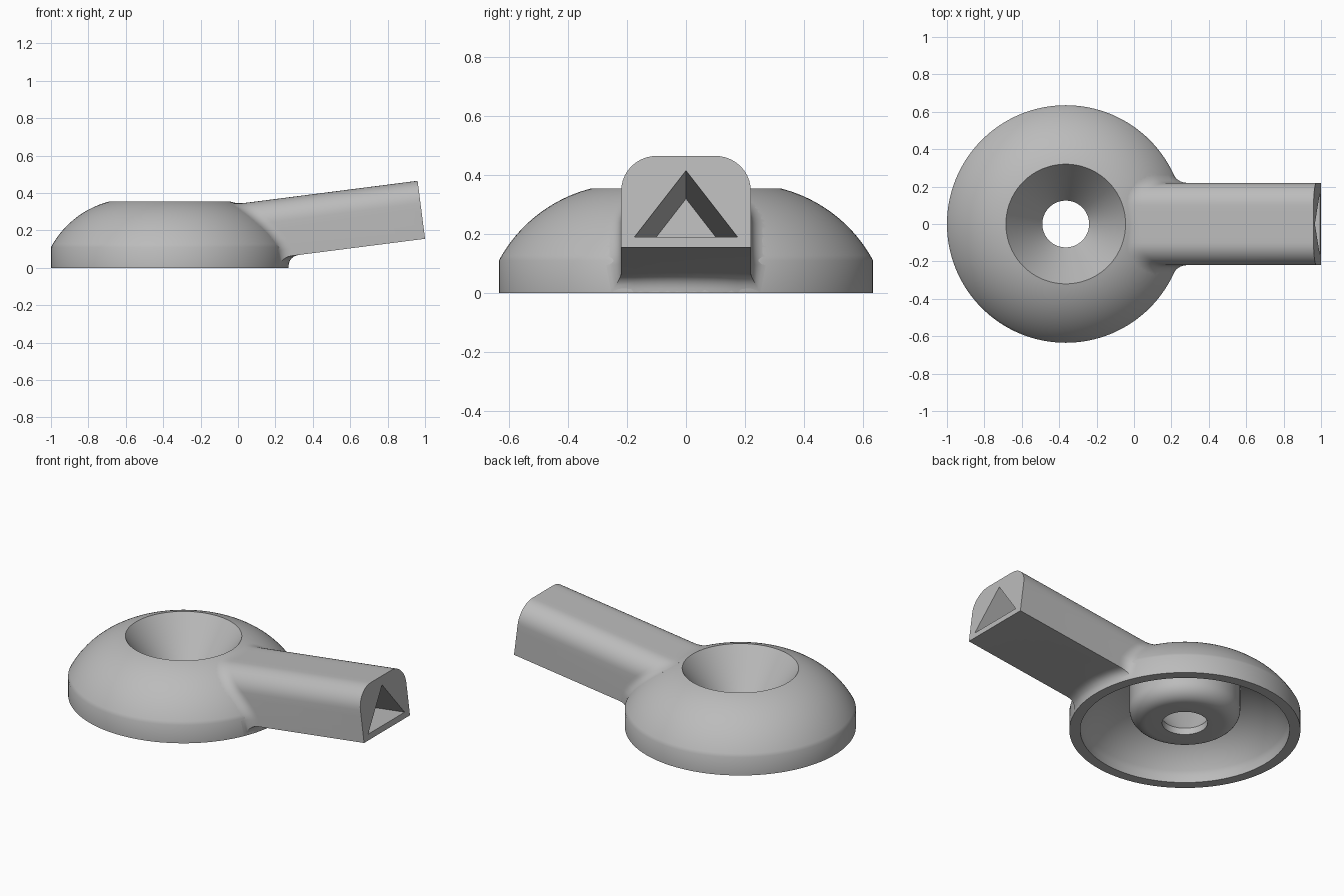
import bpy, bmesh, math
from mathutils import Vector

cube = bpy.data.objects.get("Cube")
if cube:
    bpy.data.objects.remove(cube)

grey = bpy.data.materials.new("plain grey")
grey.use_nodes = True
grey.diffuse_color = (0.5, 0.5, 0.5, 1)
grey.node_tree.nodes["Principled BSDF"].inputs["Base Color"].default_value = (0.5, 0.5, 0.5, 1)

CENTRE = Vector((-0.365, 0, 0))
FILLET = 0.06


def finish(bm, name):
    bmesh.ops.recalc_face_normals(bm, faces=bm.faces)
    mesh = bpy.data.meshes.new(name)
    bm.to_mesh(mesh)
    bm.free()
    mesh.materials.append(grey)
    obj = bpy.data.objects.new(name, mesh)
    bpy.context.collection.objects.link(obj)
    bpy.ops.object.select_all(action='DESELECT')
    obj.select_set(True)
    bpy.context.view_layer.objects.active = obj
    bpy.ops.object.shade_smooth_by_angle(angle=math.radians(32))
    return obj


def bulge(a, b, sagitta, steps):
    """Circular arc from a to b, swelling to the right of a->b."""
    a, b = Vector(a), Vector(b)
    half = (b - a).length / 2
    radius = (half ** 2 + sagitta ** 2) / (2 * sagitta)
    along = (b - a).normalized()
    out = Vector((along.y, -along.x))
    mid = (a + b) / 2 - out * (radius - sagitta)
    sweep = math.asin(half / radius)
    angles = [sweep * (2 * i / steps - 1) for i in range(steps + 1)]
    return [mid + radius * (out * math.cos(t) + along * math.sin(t)) for t in angles]


def bridge(bm, r1, r2):
    n = len(r1)
    for i in range(n):
        j = (i + 1) % n
        bm.faces.new((r1[i], r1[j], r2[j], r2[i]))


# Domed cup: outer shell, countersink, hole, rounded boss and hollow underside
outer = [Vector((0.635, 0))] + bulge((0.635, 0.11), (0.32, 0.355), 0.042, 20)
boss = [Vector((0.215 + 0.09 * math.sin(t), 0.135 - 0.09 * math.cos(t)))
        for t in [math.pi / 2 * i / 10 for i in range(11)]]
inner = bulge((0.575, 0.045), (0.305, 0.275), 0.04, 14)[::-1]
profile = outer + [Vector((0.125, 0.085)), Vector((0.125, 0.045))] + boss + inner + [Vector((0.575, 0))]

bm = bmesh.new()
SEGMENTS = 128
rings = []
for s in range(SEGMENTS):
    a = 2 * math.pi * s / SEGMENTS
    rings.append([bm.verts.new(CENTRE + Vector((p.x * math.cos(a), p.x * math.sin(a), p.y)))
                  for p in profile])
for s in range(SEGMENTS):
    bridge(bm, rings[s], rings[(s + 1) % SEGMENTS])
finish(bm, "domed_cup")


# Helpers that relate arm points to the dome surface
def to_dome(p):
    """Nearest point of the outer dome."""
    d = p - CENTRE
    flat = Vector((d.x, d.y))
    q = Vector((flat.length, d.z))
    best = None
    for a, b in zip(outer, outer[1:]):
        t = max(0, min(1, (q - a).dot(b - a) / (b - a).length_squared))
        c = a.lerp(b, t)
        if best is None or (c - q).length < (best - q).length:
            best = c
    flat = flat.normalized() * best.x
    return CENTRE + Vector((flat.x, flat.y, best.y))


def inside(p):
    d = p - CENTRE
    r = math.hypot(d.x, d.y)
    for a, b in zip(outer, outer[1:]):
        if a.y <= d.z <= b.y:
            return r < a.lerp(b, (d.z - a.y) / (b.y - a.y)).x
    return False


# Arm cross-section as (offset, height, normal): flat base, rounded upper corners
W, H, R = 0.22, 0.3125, 0.12
tilt = math.radians(7.3)
axis = Vector((math.cos(tilt), 0, math.sin(tilt)))
up = Vector((-math.sin(tilt), 0, math.cos(tilt)))
side = Vector((0, 1, 0))
tip = Vector((1, 0, 0.155))

right_half = [(W * i / 5, 0, 0, -1) for i in range(5)] + [(W, 0, 0.7, -1)]
right_half += [(W, (H - R) * i / 5, 1, 0) for i in range(1, 5)]
for i in range(11):
    t = math.pi / 2 * i / 10
    c, s = math.cos(t), math.sin(t)
    right_half.append((W - R + R * c, H - R + R * s, c, s))
right_half += [((W - R) * (1 - i / 3), H, 0, 1) for i in range(1, 4)]
section = right_half + [(-y, h, -ny, nh) for y, h, ny, nh in right_half[-2:0:-1]]

# Each section point runs along the arm, then sweeps onto the dome
bm = bmesh.new()
STEPS = 8
columns = []
for y, h, ny, nh in section:
    base = tip + side * y + up * h
    normal = side * ny + up * nh
    t = 0.4
    while t < 1.2 and not inside(base - axis * t):
        t += 0.002
    hit = base - axis * t
    start = to_dome(hit + normal * FILLET)
    end = hit + axis * FILLET
    root = CENTRE + (start - CENTRE) * 0.97
    path = [root]
    for i in range(STEPS + 1):
        k = i / STEPS
        path.append(start.lerp(hit, k).lerp(hit.lerp(end, k), k))
    columns.append([bm.verts.new(p) for p in path + [base]])
for i, col in enumerate(columns):
    nxt = columns[(i + 1) % len(columns)]
    for j in range(len(col) - 1):
        bm.faces.new((col[j], nxt[j], nxt[j + 1], col[j + 1]))

# Triangular socket sunk into the end of the arm
triangle = [(-0.175, 0.035), (0.175, 0.035), (0, 0.262)]
mouth = [bm.verts.new(tip + side * y + up * h) for y, h in triangle]
floor = [bm.verts.new(v.co - axis * 0.75) for v in mouth]
bridge(bm, mouth, floor)
bm.faces.new(floor)
rim = [c[-1] for c in columns]
edges = [bm.edges.get((loop[i - 1], loop[i])) for loop in (rim, mouth) for i in range(len(loop))]
bmesh.ops.triangle_fill(bm, edges=edges, use_beauty=True)
finish(bm, "socket_arm")
